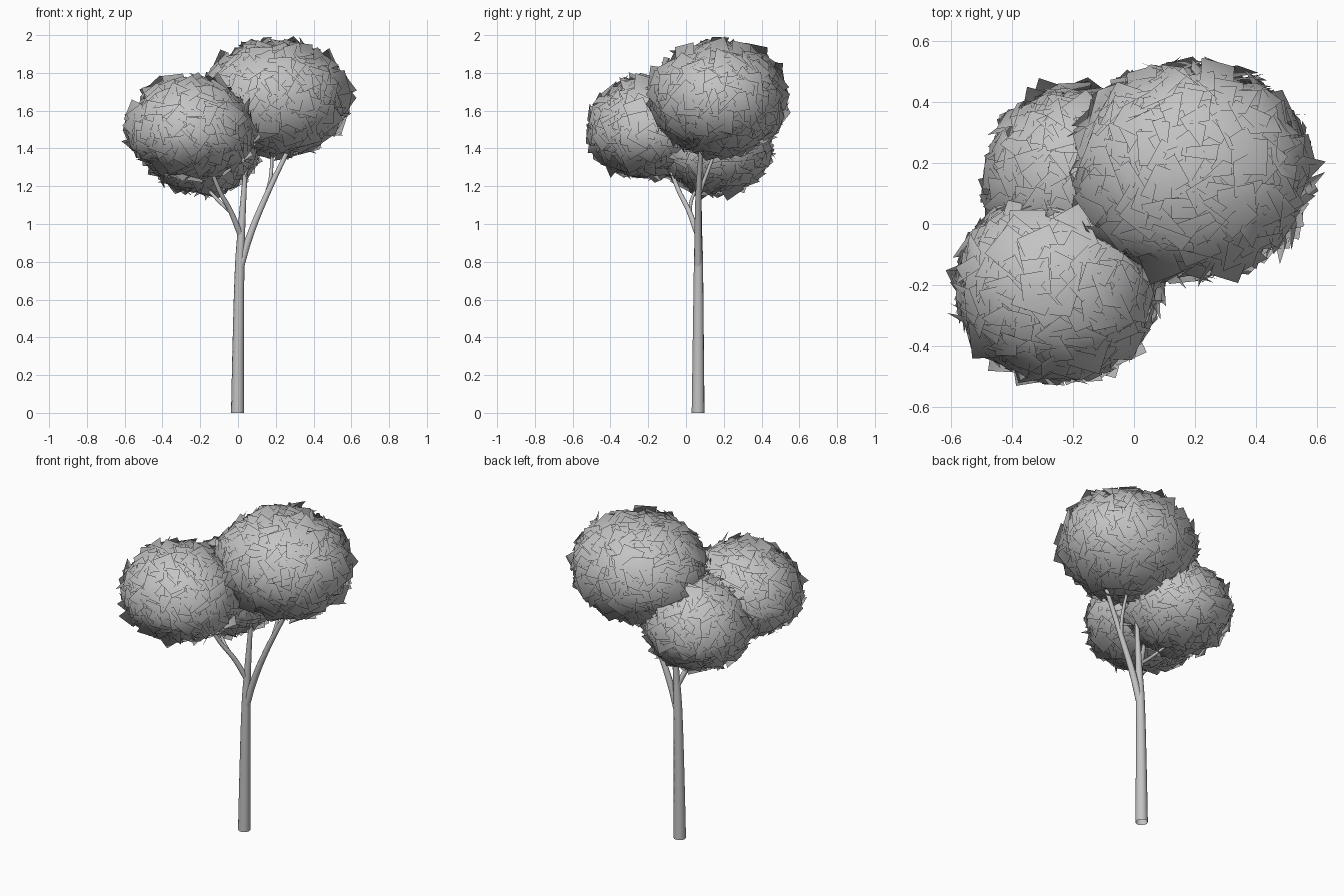
import bpy, math, random
from mathutils import Vector, Matrix

random.seed(7)
cube = bpy.data.objects.get("Cube")
if cube:
    bpy.data.objects.remove(cube, do_unlink=True)

# Single plain grey
grey = bpy.data.materials.new("plain_grey")
grey.use_nodes = True
colour = (0.55, 0.55, 0.55, 1)
grey.diffuse_color = colour
grey.node_tree.nodes["Principled BSDF"].inputs["Base Color"].default_value = colour


def limb(name, points):
    """Smooth tapered open tube through (x, y, z, radius) points."""
    curve = bpy.data.curves.new(name, "CURVE")
    curve.dimensions = "3D"
    curve.bevel_depth = 1
    curve.bevel_resolution = 3
    curve.resolution_u = 5
    spline = curve.splines.new("BEZIER")
    spline.bezier_points.add(len(points) - 1)
    for bp, (x, y, z, r) in zip(spline.bezier_points, points):
        bp.co = (x, y, z)
        bp.radius = r
        bp.handle_left_type = bp.handle_right_type = "AUTO"
    obj = bpy.data.objects.new(name, curve)
    bpy.context.collection.objects.link(obj)
    bpy.ops.object.select_all(action="DESELECT")
    obj.select_set(True)
    bpy.context.view_layer.objects.active = obj
    bpy.ops.object.convert(target="MESH")
    obj = bpy.context.object
    obj.data.materials.clear()
    obj.data.materials.append(grey)
    bpy.ops.object.shade_smooth_by_angle(angle=math.radians(40))


def foliage(name, centre, width, depth, top, bottom, count, size):
    """Shell of tilted leaf cards over an egg shape, shaded as one rounded mass."""
    centre = Vector(centre)
    verts, faces, normals = [], [], []
    for i in range(count):
        # Even spiral spread over the sphere
        h = 1 - 2 * (i + 0.5) / count
        turn = i * math.pi * (3 - math.sqrt(5))
        ring = math.sqrt(1 - h * h)
        d = Vector((ring * math.cos(turn), ring * math.sin(turn), h))
        radii = Vector((width, depth, top if h > 0 else bottom))
        point = d * radii * random.uniform(0.91, 1.01)
        outward = Vector(a / b for a, b in zip(d, radii)).normalized()
        # Tangent card with random spin and tilt
        tilt = Matrix.Rotation(random.gauss(0, 0.33), 3, "X") @ \
            Matrix.Rotation(random.gauss(0, 0.33), 3, "Y")
        spin = Matrix.Rotation(random.uniform(0, math.tau), 3, "Z")
        basis = outward.to_track_quat("Z", "Y").to_matrix() @ tilt @ spin
        s = size * random.uniform(0.85, 1.15) / 2
        start = len(verts)
        for u, v in ((-s, -s), (s, -s), (s, s), (-s, s)):
            local = point + basis @ Vector((u, v, 0))
            verts.append(centre + local)
            normals.append(Vector(a / b ** 2 for a, b in zip(local, radii)).normalized())
        faces.append(tuple(range(start, start + 4)))
    mesh = bpy.data.meshes.new(name)
    mesh.from_pydata(verts, [], faces)
    mesh.materials.append(grey)
    mesh.shade_smooth()
    mesh.normals_split_custom_set_from_vertices(normals)
    bpy.context.collection.objects.link(bpy.data.objects.new(name, mesh))


# Trunk and branches
limb("trunk", [(-0.002, 0.064, 0, 0.035), (0.002, 0.065, 0.4, 0.030),
               (0.010, 0.066, 0.8, 0.025), (0.020, 0.066, 1.0, 0.019),
               (0.04, 0.07, 1.3, 0.011)])
limb("left_branch", [(0.015, 0.064, 0.78, 0.020), (0.06, 0.064, 0.93, 0.019),
                     (0.15, 0.066, 1.15, 0.016), (0.27, 0.08, 1.40, 0.012)])
limb("left_twig", [(0.15, 0.066, 1.15, 0.012), (0.172, 0.1, 1.24, 0.010),
                   (0.18, 0.16, 1.4, 0.008)])
limb("right_branch", [(0.01, 0.06, 0.95, 0.016), (-0.04, 0.015, 1.07, 0.014),
                      (-0.1, -0.04, 1.18, 0.012), (-0.16, -0.1, 1.34, 0.009)])
limb("right_twig", [(-0.035, 0.02, 1.06, 0.010), (-0.11, 0.03, 1.13, 0.009),
                    (-0.2, 0.08, 1.23, 0.007)])

# Leaf masses
foliage("upper_left_foliage", (0.19, 0.175, 1.665), 0.38, 0.345, 0.29, 0.295, 620, 0.115)
foliage("front_right_foliage", (-0.25, -0.205, 1.485), 0.325, 0.3, 0.285, 0.225, 520, 0.108)
foliage("back_right_foliage", (-0.19, 0.155, 1.40), 0.285, 0.285, 0.27, 0.225, 470, 0.108)
